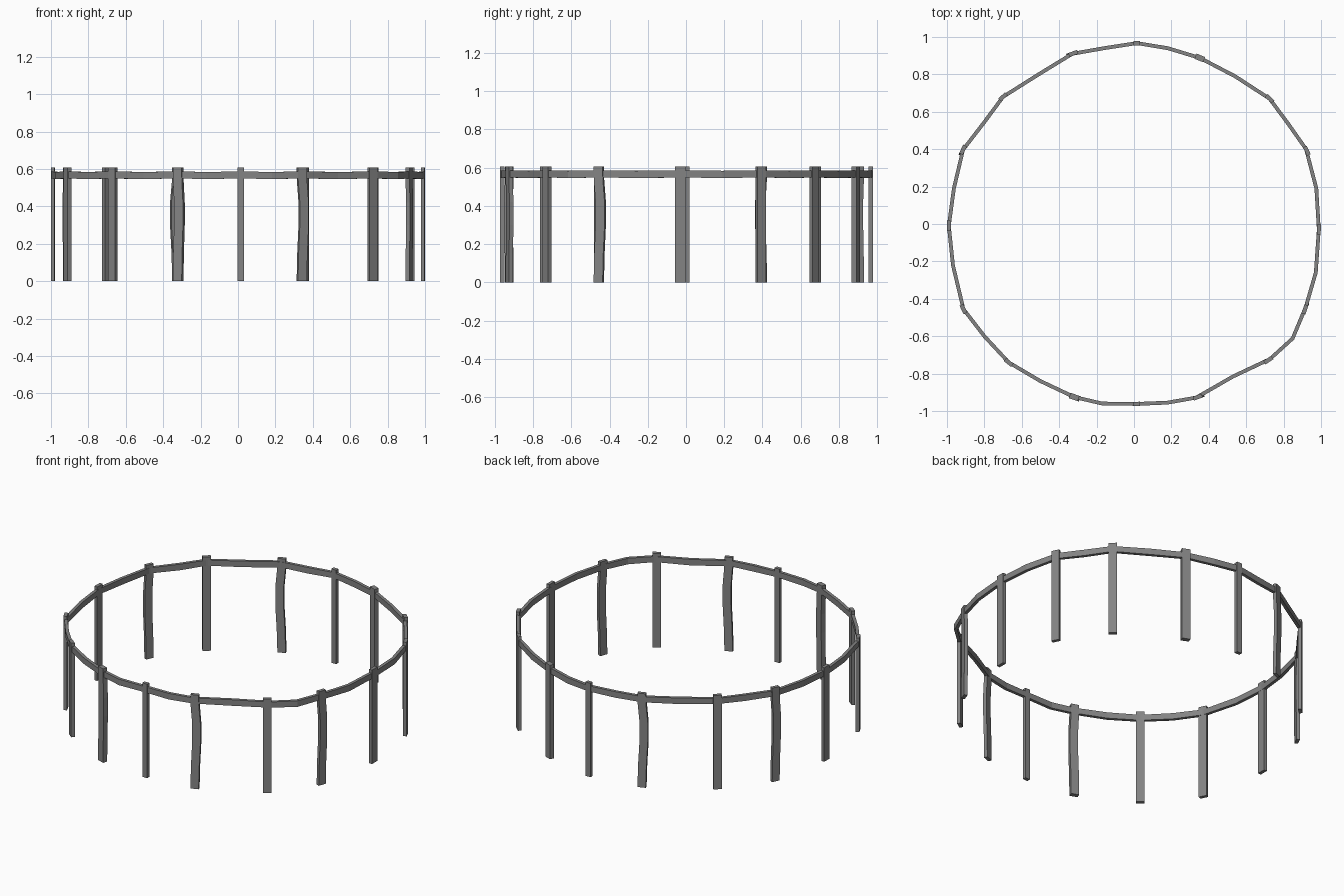
import bpy
import bmesh
from mathutils import Vector

if "Cube" in bpy.data.objects:
    bpy.data.objects.remove(bpy.data.objects["Cube"])

# Ring path, counter-clockwise from the back; every even point carries a post
PATH = [Vector(p) for p in [
    (0.015, 0.967), (-0.16, 0.94), (-0.33, 0.91), (-0.51, 0.80),
    (-0.70, 0.68), (-0.80, 0.545), (-0.914, 0.397), (-0.963, 0.19),
    (-0.99, -0.01), (-0.968, -0.22), (-0.912, -0.455), (-0.80, -0.60),
    (-0.67, -0.74), (-0.50, -0.84), (-0.32, -0.925), (-0.17, -0.96),
    (0.015, -0.962), (0.18, -0.955), (0.333, -0.928), (0.53, -0.815),
    (0.727, -0.722), (0.848, -0.612), (0.918, -0.445), (0.972, -0.26),
    (0.988, -0.03), (0.975, 0.19), (0.92, 0.40), (0.825, 0.535),
    (0.725, 0.67), (0.54, 0.79), (0.352, 0.888), (0.18, 0.94)]]
N = len(PATH)
RAIL_T = 0.02
# Sideways bow of the crooked posts, special width / depth, shift along the ring
BOW = {2: 0.014, 6: 0.01, 14: 0.008, 18: 0.012, 22: 0.012}
SIZE = {0: (0.035, 0.023), 16: (0.035, 0.023), 14: (0.05, 0.03),
        30: (0.05, 0.03), 8: (0.055, 0.021), 24: (0.055, 0.021)}
SHIFT = {2: -0.006, 18: 0.008, 20: -0.01, 22: -0.012, 26: -0.01}

# Dark grey paint
dark = bpy.data.materials.new("dark_grey")
dark.diffuse_color = (0.23, 0.23, 0.23, 1)
dark.use_nodes = True
dark.node_tree.nodes["Principled BSDF"].inputs["Base Color"].default_value = dark.diffuse_color


def tangent(i):
    a = (PATH[i] - PATH[i - 1]).normalized()
    b = (PATH[(i + 1) % N] - PATH[i]).normalized()
    return (a + b).normalized()


def sweep(name, rings, closed):
    """Join four-cornered sections into a beam."""
    bm = bmesh.new()
    rows = [[bm.verts.new(v) for v in ring] for ring in rings]
    pairs = list(zip(rows, rows[1:])) + ([(rows[-1], rows[0])] if closed else [])
    for r, s in pairs:
        for k in range(4):
            j = (k + 1) % 4
            bm.faces.new((r[k], r[j], s[j], s[k]))
    if not closed:
        bm.faces.new(rows[0])
        bm.faces.new(rows[-1])
    bmesh.ops.recalc_face_normals(bm, faces=bm.faces)
    me = bpy.data.meshes.new(name)
    bm.to_mesh(me)
    bm.free()
    me.materials.append(dark)
    bpy.context.collection.objects.link(bpy.data.objects.new(name, me))


# Top rail: thin flat band following the uneven ring
rings = []
for i, p in enumerate(PATH):
    t = tangent(i)
    n = Vector((t.y, -t.x)) * RAIL_T / 2
    low, high = (0.55, 0.586) if i % 2 == 0 else (0.545, 0.584)
    o, q = p + n, p - n
    rings.append([(*o, low), (*o, high), (*q, high), (*q, low)])
sweep("top_rail", rings, True)

# Posts: flat boards, some slightly bowed along the ring
for i in range(0, N, 2):
    t = tangent(i)
    n = Vector((t.y, -t.x))
    w, d = SIZE.get(i, (0.05, 0.022))
    bow = BOW.get(i, 0)
    levels = [(0, 0), (0.607, 0)]
    if bow:
        levels = [(0, 0), (0.15, 0.3), (0.30, 0.9), (0.42, 0.9), (0.54, 0.1), (0.607, 0)]
    rings = []
    for z, f in levels:
        c = PATH[i] + t * (bow * f + SHIFT.get(i, 0))
        rings.append([(*(c + t * a * w / 2 + n * b * d / 2), z)
                      for a, b in [(-1, -1), (-1, 1), (1, 1), (1, -1)]])
    sweep("post_%02d" % (i // 2 + 1), rings, False)
